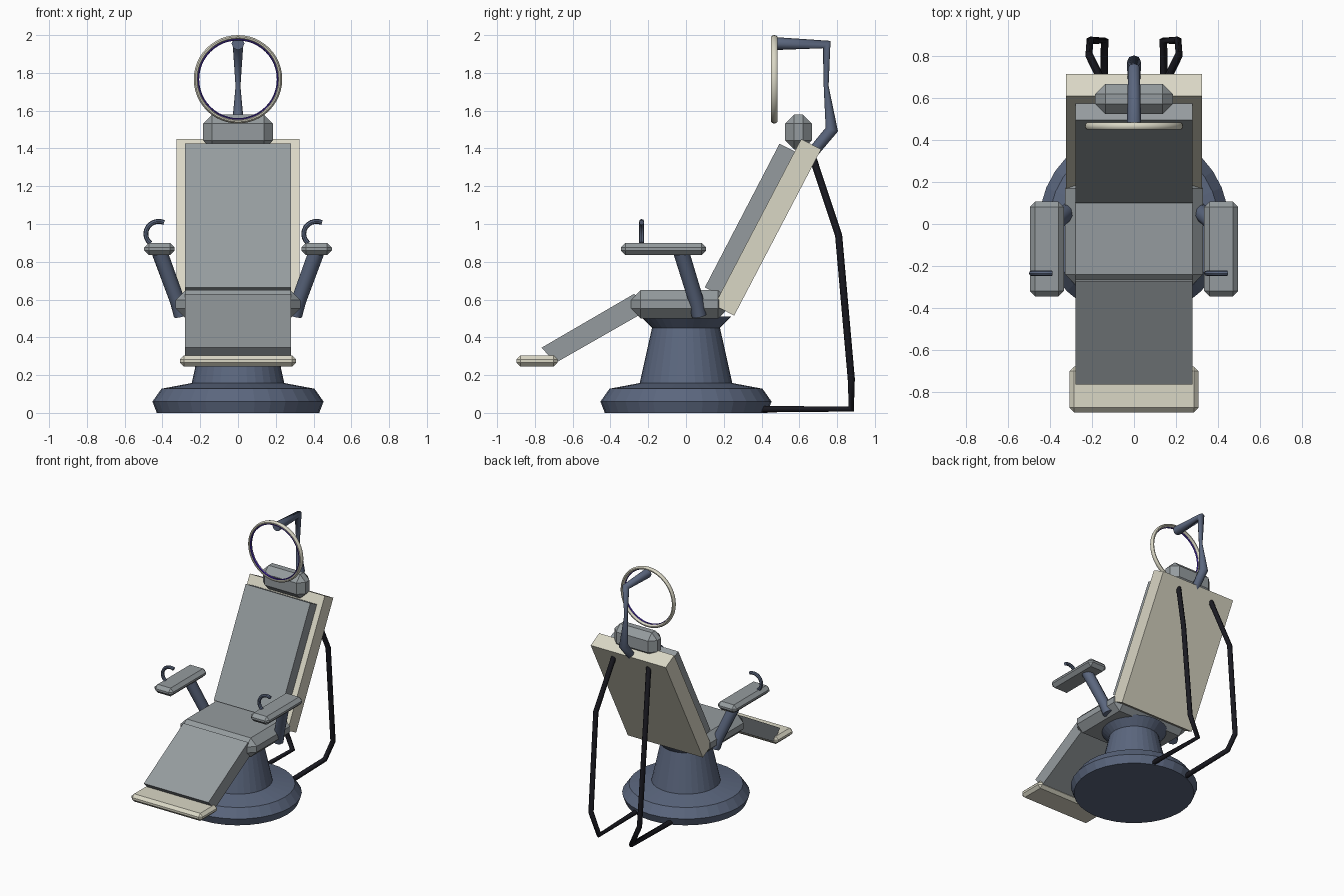
import bpy, bmesh, math
from mathutils import Matrix

if "Cube" in bpy.data.objects:
    bpy.data.objects.remove(bpy.data.objects["Cube"], do_unlink=True)


def material(name, color):
    m = bpy.data.materials.new(name)
    m.use_nodes = True
    m.diffuse_color = (*color, 1)
    m.node_tree.nodes["Principled BSDF"].inputs["Base Color"].default_value = (*color, 1)
    return m


GREY = material("grey padding", (0.30, 0.33, 0.345))
CREAM = material("cream shell", (0.70, 0.68, 0.56))
BLUE = material("blue grey metal", (0.105, 0.135, 0.21))
BLACK = material("black pipe", (0.01, 0.01, 0.015))
PURPLE = material("purple glow", (0.05, 0.02, 0.35))


def add_mesh(name, me, mat, smooth=False):
    me.materials.clear()
    me.materials.append(mat)
    ob = bpy.data.objects.new(name, me)
    bpy.context.collection.objects.link(ob)
    if smooth:
        bpy.ops.object.select_all(action="DESELECT")
        ob.select_set(True)
        bpy.context.view_layer.objects.active = ob
        bpy.ops.object.shade_smooth_by_angle(angle=math.radians(40))
    return ob


def finish(name, bm, mat, smooth=False):
    bmesh.ops.recalc_face_normals(bm, faces=bm.faces)
    me = bpy.data.meshes.new(name)
    bm.to_mesh(me)
    bm.free()
    return add_mesh(name, me, mat, smooth)


def chamfer_box(name, lo, hi, chamfer, mat):
    """Box between two corners with every edge cut flat."""
    bm = bmesh.new()
    bmesh.ops.create_cube(bm, size=1)
    for v in bm.verts:
        v.co = [a + (b - a) * (c + 0.5) for a, b, c in zip(lo, hi, v.co)]
    bmesh.ops.bevel(bm, geom=bm.edges[:], offset=chamfer, segments=1,
                    affect="EDGES", profile=0.5)
    return finish(name, bm, mat)


def slab(name, side, half, mat):
    """Side outline in y, z pulled across the width."""
    bm = bmesh.new()
    face = bm.faces.new([bm.verts.new((-half, y, z)) for y, z in side])
    ext = bmesh.ops.extrude_face_region(bm, geom=[face])["geom"]
    bmesh.ops.translate(bm, vec=(2 * half, 0, 0),
                        verts=[g for g in ext if isinstance(g, bmesh.types.BMVert)])
    return finish(name, bm, mat)


def lathe(name, profile, mat, steps, ring=False, smooth=False):
    """Turn a radius, height profile; a ring is closed and faces the front."""
    bm = bmesh.new()
    vs = [bm.verts.new((r, 0, z)) for r, z in profile]
    es = [bm.edges.new(p) for p in zip(vs, vs[1:] + vs[:1])][:None if ring else -1]
    bmesh.ops.spin(bm, geom=vs + es, cent=(0, 0, 0), axis=(0, 0, 1),
                   angle=math.tau, steps=steps, use_merge=True)
    bmesh.ops.remove_doubles(bm, verts=bm.verts, dist=1e-5)
    if ring:
        bmesh.ops.rotate(bm, verts=bm.verts, matrix=Matrix.Rotation(math.pi / 2, 3, "X"))
    return finish(name, bm, mat, smooth)


def tube(name, points, mat, resolution=2, smooth=False):
    """Pipe through points given as x, y, z, radius."""
    cu = bpy.data.curves.new(name, "CURVE")
    cu.dimensions = "3D"
    cu.bevel_depth = 1
    cu.bevel_resolution = resolution
    cu.use_fill_caps = True
    sp = cu.splines.new("POLY")
    sp.points.add(len(points) - 1)
    for p, (x, y, z, r) in zip(sp.points, points):
        p.co = (x, y, z, 1)
        p.radius = r
    tmp = bpy.data.objects.new(name + " path", cu)
    bpy.context.collection.objects.link(tmp)
    bpy.context.view_layer.update()
    deps = bpy.context.evaluated_depsgraph_get()
    me = bpy.data.meshes.new_from_object(tmp.evaluated_get(deps))
    bpy.data.objects.remove(tmp, do_unlink=True)
    return add_mesh(name, me, mat, smooth)


# Pedestal
lathe("pedestal", [(0, 0), (0.43, 0), (0.453, 0.06), (0.405, 0.128), (0.245, 0.158),
                   (0.18, 0.45), (0.24, 0.51), (0, 0.51)], BLUE, 32)

# Seat, leg rest and foot rest
chamfer_box("seat", (-0.33, -0.292, 0.5), (0.33, 0.222, 0.65), 0.052, GREY)
slab("leg_rest", [(-0.275, 0.63), (-0.765, 0.345), (-0.69, 0.265), (-0.2, 0.545)], 0.28, GREY)
chamfer_box("foot_rest", (-0.308, -0.898, 0.245), (0.308, -0.68, 0.305), 0.022, CREAM)

# Back rest and head rest
slab("back_shell", [(0.61, 1.45), (0.715, 1.395), (0.255, 0.515), (0.15, 0.57)], 0.325, CREAM)
slab("back_cushion", [(0.495, 1.425), (0.595, 1.375), (0.2, 0.61), (0.1, 0.665)], 0.28, GREY)
chamfer_box("head_rest", (-0.185, 0.525, 1.395), (0.185, 0.667, 1.58), 0.048, GREY)
slab("back_hinge", [(0.26, 0.575), (0.278, 0.567), (0.268, 0.545), (0.25, 0.553)], 0.26, BLUE)

# Armrests, struts, grips and rear pipes on both sides
for side, s in (("left", 1), ("right", -1)):
    x0, x1 = sorted((0.335 * s, 0.497 * s))
    chamfer_box(side + "_armrest", (x0, -0.345, 0.835), (x1, 0.107, 0.9), 0.025, GREY)
    tube(side + "_arm_strut", [(0.415 * s, -0.025, 0.85, 0.042), (0.32 * s, 0.055, 0.59, 0.04),
                               (0.3 * s, 0.07, 0.515, 0.04)], BLUE)
    cx = 0.42 * s if s < 0 else 0.416
    arc = [math.radians(65 + 165 * i / 10) for i in range(11)]
    tube(side + "_grip", [(cx + 0.068 * math.cos(a), -0.235, 0.948 + 0.066 * math.sin(a), 0.013)
                          for a in arc], BLUE, smooth=True)
    tube(side + "_pipe", [(x * s, y, z, 0.019) for x, y, z in (
        (0.15, 0.675, 1.34), (0.215, 0.808, 0.94), (0.21, 0.875, 0.18),
        (0.14, 0.875, 0.02), (0.15, 0.4, 0.02))], BLACK, resolution=1)

# Lamp arm and ring
tube("lamp_arm", [(0, 0.475, 1.955, 0.034), (0, 0.745, 1.95, 0.028), (0, 0.742, 1.73, 0.013),
                  (0, 0.772, 1.5, 0.034), (0, 0.68, 1.39, 0.03)], BLUE)


def oval(radius, a, b, n):
    return [(radius + a * math.cos(math.tau * i / n), b * math.sin(math.tau * i / n))
            for i in range(n)]


ring = lathe("lamp_ring", oval(0.222, 0.012, 0.018, 10), CREAM, 48, ring=True, smooth=True)
ring.location = (0, 0.467, 1.766)
glow = lathe("lamp_glow", oval(0.2105, 0.005, 0.008, 6), PURPLE, 48, ring=True, smooth=True)
glow.location = (0, 0.459, 1.766)
